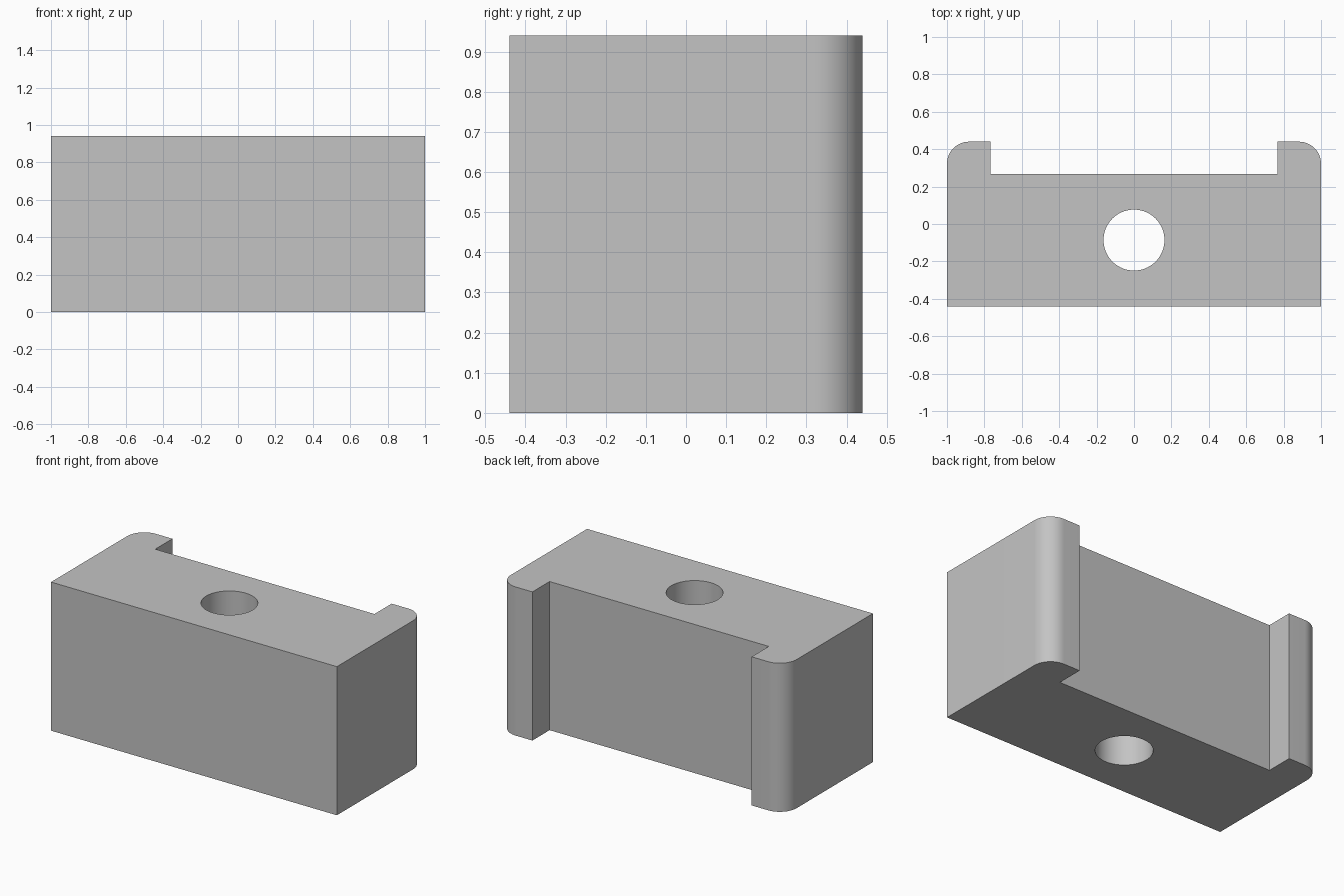
import bpy
import bmesh
from math import sin, cos, pi

cube = bpy.data.objects.get("Cube")
if cube:
    bpy.data.objects.remove(cube, do_unlink=True)

HALF_X, HALF_Y, HEIGHT = 1.0, 0.44, 0.94
NOTCH_X, NOTCH_Y = 0.767, 0.268
CORNER_R, CORNER_STEPS = 0.118, 16
HOLE_Y, HOLE_R = -0.086, 0.163

# Plain grey material
grey = bpy.data.materials.new("grey")
grey.use_nodes = True
colour = (0.55, 0.55, 0.55, 1)
grey.diffuse_color = colour
grey.node_tree.nodes["Principled BSDF"].inputs["Base Color"].default_value = colour

# Right half of the outline, from the front corner round the lug to the recess
half = [(HALF_X, -HALF_Y)]
for i in range(CORNER_STEPS + 1):
    a = pi / 2 * i / CORNER_STEPS
    half.append((HALF_X - CORNER_R + CORNER_R * cos(a),
                 HALF_Y - CORNER_R + CORNER_R * sin(a)))
half += [(NOTCH_X, HALF_Y), (NOTCH_X, NOTCH_Y)]
outline = half + [(-x, y) for x, y in reversed(half)]

# Block with two rear lugs, extruded from its outline
bm = bmesh.new()
base = bm.faces.new([bm.verts.new((x, y, 0)) for x, y in outline])
top = bmesh.ops.extrude_face_region(bm, geom=[base])["geom"]
bmesh.ops.translate(bm, vec=(0, 0, HEIGHT),
                    verts=[v for v in top if isinstance(v, bmesh.types.BMVert)])
bmesh.ops.recalc_face_normals(bm, faces=bm.faces)
mesh = bpy.data.meshes.new("notched_block")
bm.to_mesh(mesh)
bm.free()
mesh.materials.append(grey)
block = bpy.data.objects.new("notched_block", mesh)
bpy.context.collection.objects.link(block)

# Vertical through hole
bpy.ops.mesh.primitive_cylinder_add(vertices=64, radius=HOLE_R, depth=HEIGHT * 2,
                                    location=(0, HOLE_Y, HEIGHT / 2))
cutter = bpy.context.object
cutter.name = "hole_cutter"
cutter.data.materials.append(grey)
cut = block.modifiers.new("through_hole", 'BOOLEAN')
cut.operation = 'DIFFERENCE'
cut.solver = 'EXACT'
cut.object = cutter

# Apply the cut, drop the cutter and smooth the curved walls
bpy.ops.object.select_all(action='DESELECT')
block.select_set(True)
bpy.context.view_layer.objects.active = block
bpy.ops.object.modifier_apply(modifier=cut.name)
bpy.data.objects.remove(cutter, do_unlink=True)
bpy.ops.object.shade_smooth_by_angle(angle=pi / 6)
